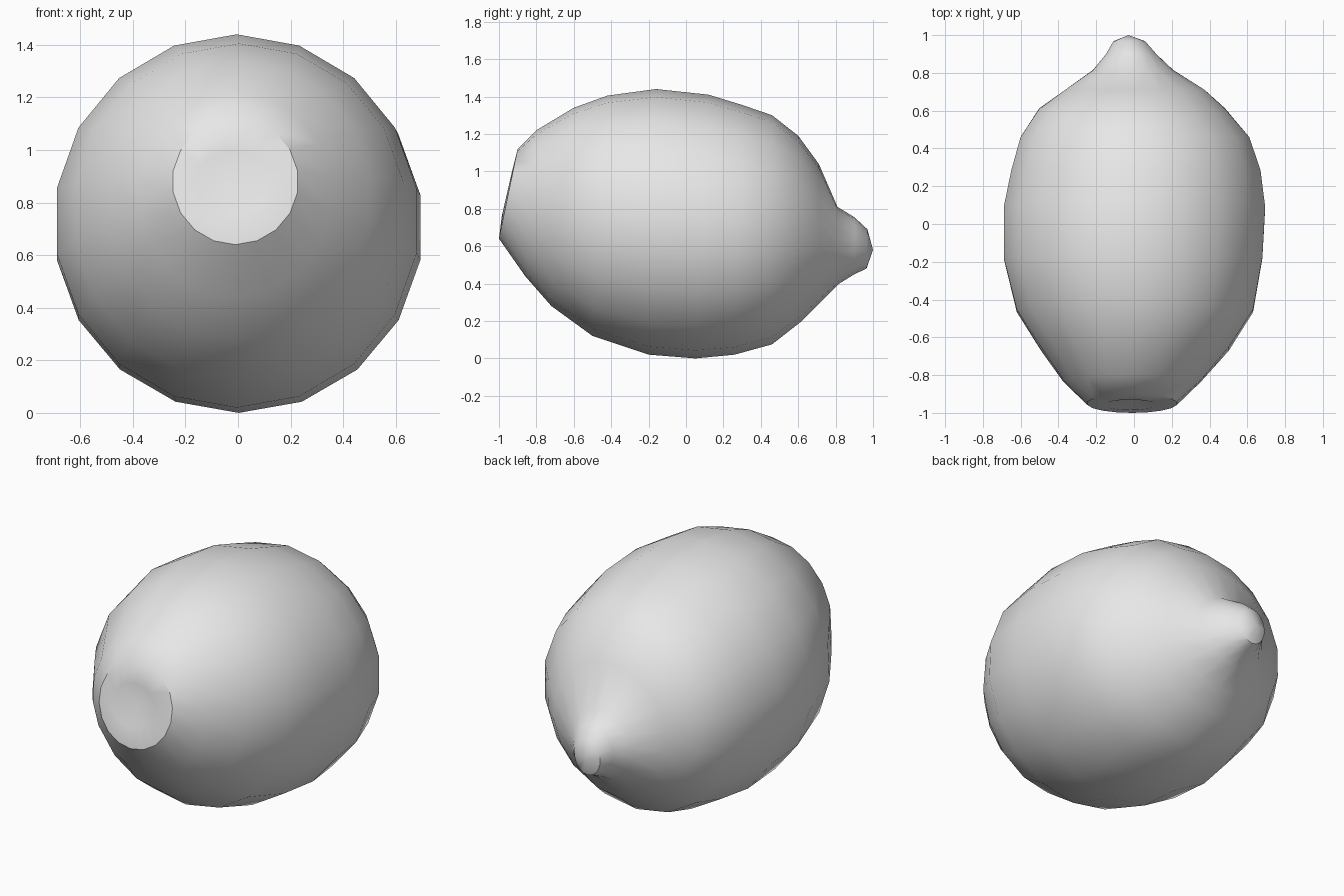
import bpy, bmesh, math

cube = bpy.data.objects.get("Cube")
if cube:
    bpy.data.objects.remove(cube, do_unlink=True)

SIDES = 18

# Rings from the stem dimple to the nub:
# (y at top, z at top, y at bottom, z at bottom, x min, x max)
RINGS = [
    (-.93, 1.0, -.985, .76, -.16, .12),
    (-.9, 1.12, -1, .64, -.25, .23),
    (-.8, 1.22, -.86, .44, -.38, .36),
    (-.6, 1.34, -.72, .28, -.5, .51),
    (-.42, 1.405, -.5, .12, -.63, .64),
    (-.16, 1.44, -.2, .02, -.7, .69),
    (.12, 1.41, .05, 0, -.7, .705),
    (.3, 1.355, .26, .02, -.66, .68),
    (.46, 1.3, .46, .075, -.61, .62),
    (.6, 1.19, .62, .2, -.51, .49),
    (.71, 1.04, .71, .29, -.37, .38),
    (.81, .81, .82, .4, -.22, .21),
    (.9, .755, .9, .45, -.15, .12),
    (.97, .69, .965, .48, -.11, .06),
]
DIMPLE = (-.01, -.93, .85)
TIP = (-.03, 1, .58)


def add_ring(bm, ring):
    """Leaning ellipse around the length of the fruit."""
    y_top, z_top, y_bot, z_bot, x_min, x_max = ring
    verts = []
    for i in range(SIDES):
        a = math.tau * i / SIDES
        s, c = math.sin(a), math.cos(a)
        verts.append(bm.verts.new((
            (x_max + x_min + (x_max - x_min) * s) / 2,
            (y_top + y_bot + (y_top - y_bot) * c) / 2,
            (z_top + z_bot + (z_top - z_bot) * c) / 2)))
    return verts


def cap(bm, ring, point):
    """Fan of triangles from a ring to one point."""
    centre = bm.verts.new(point)
    for i in range(SIDES):
        bm.faces.new((ring[i], ring[(i + 1) % SIDES], centre))


# Fruit skin: lofted rings, closed by the dimple and the nub tip
bm = bmesh.new()
loops = [add_ring(bm, r) for r in RINGS]
for a, b in zip(loops, loops[1:]):
    for i in range(SIDES):
        j = (i + 1) % SIDES
        bm.faces.new((a[i], a[j], b[j], b[i]))
cap(bm, loops[0], DIMPLE)
cap(bm, loops[-1], TIP)
bmesh.ops.recalc_face_normals(bm, faces=bm.faces)
mesh = bpy.data.meshes.new("lemon")
bm.to_mesh(mesh)
bm.free()
lemon = bpy.data.objects.new("lemon", mesh)
bpy.context.collection.objects.link(lemon)

# Single pale grey skin colour
grey = (.8, .8, .8, 1)
mat = bpy.data.materials.new("pale_grey")
mat.use_nodes = True
mat.diffuse_color = grey
for node in mat.node_tree.nodes:
    if node.type == "BSDF_PRINCIPLED":
        node.inputs["Base Color"].default_value = grey
mesh.materials.append(mat)

# Smooth skin with a crisp dimple rim
for ob in bpy.context.selected_objects:
    ob.select_set(False)
lemon.select_set(True)
bpy.context.view_layer.objects.active = lemon
bpy.ops.object.shade_smooth_by_angle(angle=math.radians(35))
